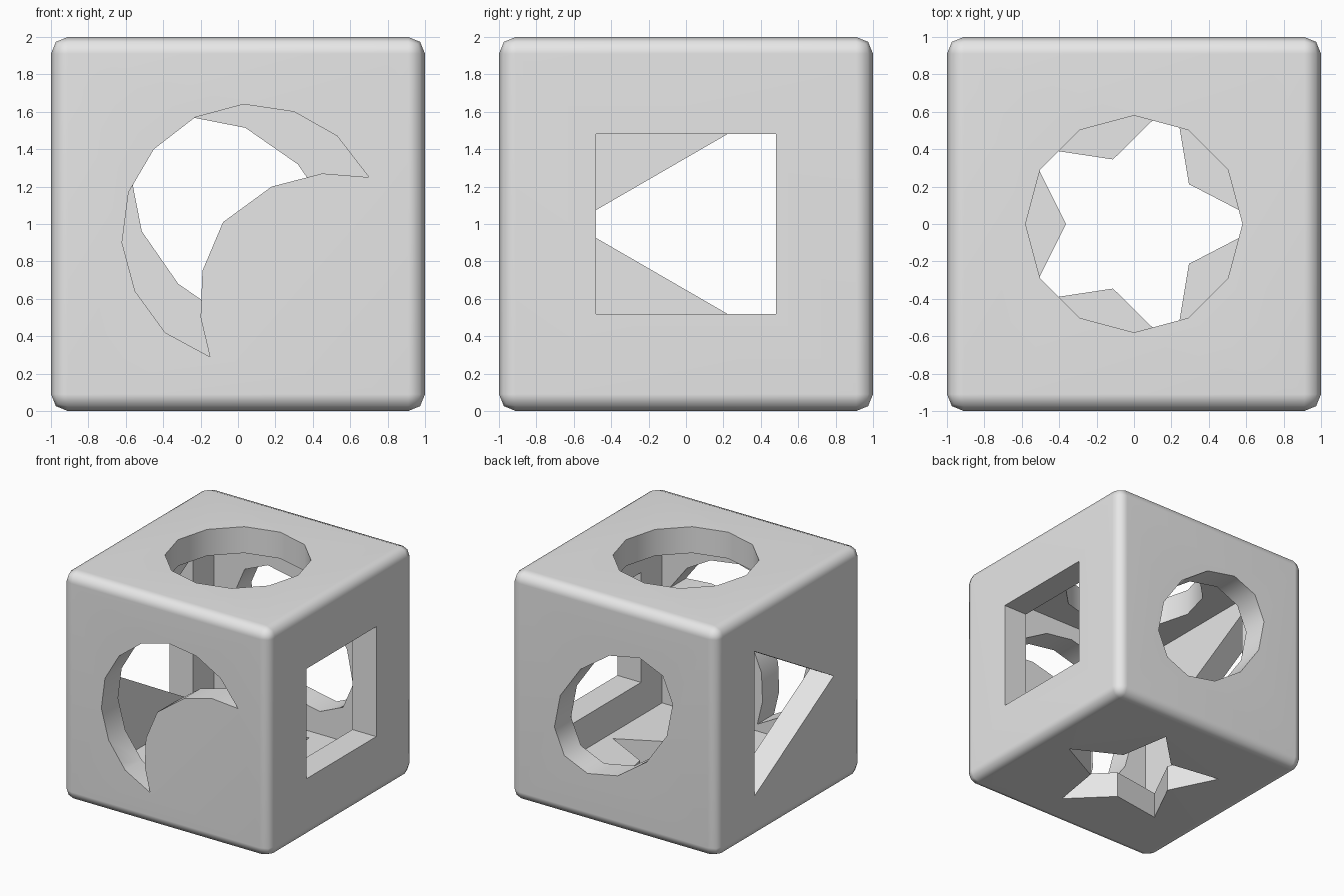
import bpy, bmesh
from math import sin, cos, pi, sqrt

if "Cube" in bpy.data.objects:
    bpy.data.objects.remove(bpy.data.objects["Cube"])

WALL = 0.23


def link(name, bm):
    bmesh.ops.recalc_face_normals(bm, faces=bm.faces)
    mesh = bpy.data.meshes.new(name)
    bm.to_mesh(mesh)
    bm.free()
    obj = bpy.data.objects.new(name, mesh)
    bpy.context.collection.objects.link(obj)
    return obj


def box(name, size):
    bm = bmesh.new()
    bmesh.ops.create_cube(bm, size=size)
    for v in bm.verts:
        v.co.z += 1
    return link(name, bm)


def prism(name, outline, place):
    """Extrude a 2D outline through one wall; place maps (a, b, depth) to 3D."""
    bm = bmesh.new()
    near, far = ([bm.verts.new(place(a, b, d)) for a, b in outline] for d in (0.65, 1.1))
    bm.faces.new(near)
    bm.faces.new(far)
    n = len(outline)
    for i in range(n):
        j = (i + 1) % n
        bm.faces.new((near[i], near[j], far[j], far[i]))
    return link(name, bm)


def ring(count, radius):
    return [(radius * cos(2 * pi * i / count), radius * sin(2 * pi * i / count))
            for i in range(count)]


# Hole outlines
round_hole = ring(12, 0.58)
oval_hole = [((b * 0.452 - a * 0.672) / sqrt(2), 1 + (b * 0.452 + a * 0.672) / sqrt(2))
             for a, b in ring(12, 1)]
star_hole = [(r * cos(i * pi / 5), r * sin(i * pi / 5))
             for i, r in enumerate([0.705, 0.363] * 5)]
square_hole = [(-0.48, 0.52), (0.48, 0.52), (0.48, 1.48), (-0.48, 1.48)]
triangle_hole = [(-0.61, 1), (0.48, 0.37), (0.48, 1.63)]
crescent_hole = [
    (0.7, 1.25), (0.53, 1.47), (0.3, 1.6), (0.03, 1.64), (-0.23, 1.57), (-0.45, 1.4),
    (-0.585, 1.17), (-0.62, 0.9), (-0.55, 0.64), (-0.39, 0.42), (-0.15, 0.29),
    (-0.2, 0.5), (-0.19, 0.75), (-0.08, 1.01), (0.18, 1.2), (0.45, 1.27)]

# Rounded outer block
cube = box("hollow_cube", 2)
bevel = cube.modifiers.new("rounded_edges", "BEVEL")
bevel.width = 0.09
bevel.segments = 2

# Inner cavity and one hole per side
cutters = [
    box("cavity", 2 - 2 * WALL),
    prism("top_round", round_hole, lambda a, b, d: (a, b, 1 + d)),
    prism("bottom_star", star_hole, lambda a, b, d: (a, b, 1 - d)),
    prism("front_crescent", crescent_hole, lambda a, b, d: (a, -d, b)),
    prism("back_oval", oval_hole, lambda a, b, d: (a, d, b)),
    prism("left_square", square_hole, lambda a, b, d: (d, a, b)),
    prism("right_triangle", triangle_hole, lambda a, b, d: (-d, a, b)),
]
for cutter in cutters:
    cut = cube.modifiers.new(cutter.name, "BOOLEAN")
    cut.operation = "DIFFERENCE"
    cut.solver = "EXACT"
    cut.object = cutter

# Apply the cuts and drop the cutters
bpy.ops.object.select_all(action="DESELECT")
cube.select_set(True)
bpy.context.view_layer.objects.active = cube
for name in [m.name for m in cube.modifiers]:
    bpy.ops.object.modifier_apply(modifier=name)
for cutter in cutters:
    bpy.data.objects.remove(cutter)

# Smooth rounded edges, flat sides
bpy.ops.object.shade_smooth_by_angle(angle=50 * pi / 180)
weighted = cube.modifiers.new("flat_sides", "WEIGHTED_NORMAL")
weighted.keep_sharp = True

# Grey material
grey = bpy.data.materials.new("light_grey")
grey.use_nodes = True
colour = (0.8, 0.8, 0.8, 1)
grey.diffuse_color = colour
grey.node_tree.nodes["Principled BSDF"].inputs["Base Color"].default_value = colour
cube.data.materials.clear()
cube.data.materials.append(grey)
for face in cube.data.polygons:
    face.material_index = 0
